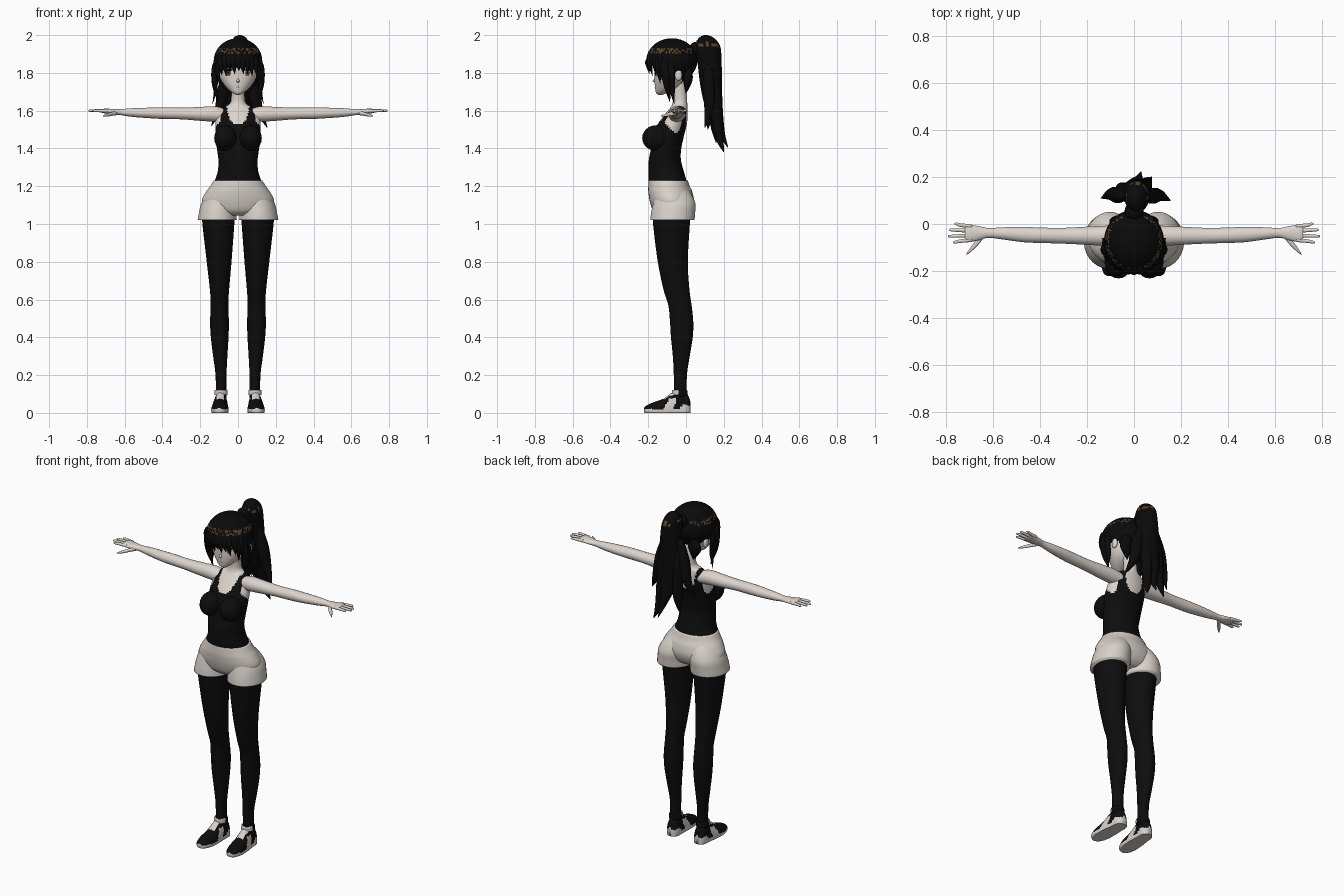
import bpy, bmesh, math, random
from mathutils import Vector
from mathutils.bvhtree import BVHTree

random.seed(4)
if "Cube" in bpy.data.objects:
    bpy.data.objects.remove(bpy.data.objects["Cube"], do_unlink=True)


def material(name, r, g, b):
    m = bpy.data.materials.new(name)
    m.use_nodes = True
    m.diffuse_color = (r, g, b, 1)
    shader = m.node_tree.nodes["Principled BSDF"]
    shader.inputs["Base Color"].default_value = (r, g, b, 1)
    shader.inputs["Roughness"].default_value = 0.8
    return m


skin = material("skin", .72, .66, .61)
cloth = material("light cloth", .68, .63, .58)
black = material("black cloth", .004, .004, .004)
hair = material("black hair", .003, .003, .003)
shine = material("brown hair shine", .1, .055, .02)
white = material("eye white", .8, .77, .74)
iris = material("amber iris", .2, .1, .04)
lips = material("lips", .4, .2, .17)


def finish(name, bm, mats, rule=None, mirror=False):
    """Turn a bmesh into a smooth object; rule picks a material per face centre."""
    bmesh.ops.recalc_face_normals(bm, faces=bm.faces)
    for f in bm.faces:
        f.smooth = True
        if rule:
            f.material_index = rule(*f.calc_center_median())
    mesh = bpy.data.meshes.new(name)
    bm.to_mesh(mesh)
    for m in mats:
        mesh.materials.append(m)
    ob = bpy.data.objects.new(name, mesh)
    bpy.context.collection.objects.link(ob)
    if mirror:
        ob.modifiers.new("mirror", "MIRROR").use_mirror_merge = False
    return ob


def spline(rows, steps):
    """Catmull-Rom interpolation of whole rows of numbers."""
    rows = [rows[0]] + list(rows) + [rows[-1]]
    out = []
    for a, b, c, d in zip(rows, rows[1:], rows[2:], rows[3:]):
        for k in range(steps):
            t = k / steps
            out.append([q + t / 2 * (r - p + t * (2*p - 5*q + 4*r - s + t * (3*(q - r) + s - p)))
                        for p, q, r, s in zip(a, b, c, d)])
    return out + [list(rows[-1])]


def loft(name, rings, mats, axis="z", n=20, steps=4, rule=None, mirror=False, floor=None):
    """Skin elliptical rings (x, y, z, radius, radius) lying across the given axis."""
    u, v = {"z": ("x", "y"), "x": ("y", "z"), "y": ("x", "z")}[axis]
    bm, loops = bmesh.new(), []
    for x, y, z, ru, rv in spline(rings, steps):
        loop = []
        for i in range(n):
            a = math.tau * (i + .5) / n
            p = Vector((x, y, z))
            setattr(p, u, getattr(p, u) + max(ru, .001) * math.cos(a))
            setattr(p, v, getattr(p, v) + max(rv, .001) * math.sin(a))
            if floor is not None:
                p.z = max(p.z, floor)
            loop.append(bm.verts.new(p))
        loops.append(loop)
    for a, b in zip(loops, loops[1:]):
        for i in range(n):
            j = (i + 1) % n
            bm.faces.new((a[i], a[j], b[j], b[i]))
    bm.faces.new(loops[0])
    bm.faces.new(loops[-1])
    return finish(name, bm, mats, rule, mirror)


def ball(name, centre, radii, mats, rule=None, mirror=False, keep=None, n=24):
    bm = bmesh.new()
    bmesh.ops.create_uvsphere(bm, u_segments=n, v_segments=n // 2, radius=1)
    for v in bm.verts:
        v.co = Vector(c + r * k for c, r, k in zip(centre, radii, v.co))
    if keep:
        gone = [f for f in bm.faces if not keep(*f.calc_center_median())]
        bmesh.ops.delete(bm, geom=gone, context="FACES")
    return finish(name, bm, mats, rule, mirror)


# Torso with a tank top marked out by neckline and armholes
def tank_rule(x, y, z):
    x, front = abs(x), y < -.06
    neckline = (1.53 if front else 1.5) + .09 * (x / .06) ** 4
    armhole = 1.475 + 1.1 * abs(y + .055)
    if z > neckline or z > 1.625 or (x > .092 and z > armhole):
        return 1
    return 0


loft("torso", [(0, -.09, 1.19, .13, .095), (0, -.098, 1.23, .122, .1), (0, -.105, 1.28, .107, .093),
               (0, -.112, 1.34, .104, .085), (0, -.105, 1.4, .112, .08), (0, -.093, 1.47, .119, .083),
               (0, -.072, 1.53, .119, .077), (0, -.052, 1.58, .112, .06), (0, -.038, 1.615, .082, .046),
               (0, -.033, 1.635, .046, .04), (0, -.032, 1.67, .036, .037), (0, -.04, 1.77, .036, .038)],
     [black, skin], n=72, steps=6, rule=tank_rule)
ball("bust", (.066, -.158, 1.455), (.06, .074, .068), [black], mirror=True)

# Shorts: a pelvis and two flared legs
loft("shorts_hips", [(0, -.075, 1.045, .1, .07), (0, -.075, 1.07, .165, .1), (0, -.075, 1.12, .192, .117),
                     (0, -.083, 1.17, .17, .117), (0, -.09, 1.2, .148, .11), (0, -.094, 1.23, .129, .104)],
     [cloth], n=40)
loft("shorts_legs", [(.11, -.072, 1.02, .104, .118), (.107, -.068, 1.06, .1, .117),
                     (.1, -.062, 1.11, .094, .112), (.085, -.07, 1.17, .07, .09), (.07, -.08, 1.21, .03, .05)],
     [cloth], n=32, mirror=True)

# Legs in long stockings
loft("legs", [(.104, -.075, 1.06, .087, .1), (.104, -.077, 1, .085, .098), (.1, -.07, .8, .066, .08),
              (.098, -.05, .65, .051, .069), (.098, -.032, .57, .047, .062), (.098, -.023, .48, .05, .062),
              (.097, -.022, .4, .047, .058), (.094, -.025, .3, .038, .045), (.09, -.03, .2, .029, .035),
              (.09, -.03, .08, .028, .034)], [black], n=28, mirror=True)


# Trainers: pale sole, side panel and tongue on black
def shoe_rule(x, y, z):
    panel = abs(y + .085 - .5 * (z - .04)) < .022 and z < .075
    tongue = abs(x - .094) < .02 and -.12 < y < -.06 and z > .07
    heel = y > -.03 and z < .04
    return int(z < .02 or panel or tongue or heel)


loft("shoes", [(.1, -.222, .015, .012, .012), (.099, -.21, .015, .03, .024), (.097, -.17, .015, .044, .042),
               (.095, -.12, .015, .045, .06), (.093, -.075, .015, .041, .092), (.091, -.04, .015, .038, .1),
               (.09, -.005, .015, .036, .092), (.09, .015, .015, .027, .07), (.09, .024, .015, .012, .04)],
     [black, cloth], axis="y", n=48, steps=5, rule=shoe_rule, mirror=True, floor=0)
loft("shoe_collars", [(.09, -.032, .095, .036, .042), (.09, -.034, .118, .035, .041),
                      (.09, -.034, .122, .029, .035)], [cloth, black], mirror=True,
     rule=lambda x, y, z: int(y > -.045))

# Arms, hands and fingers
loft("arms", [(.07, -.045, 1.575, .04, .035), (.12, -.05, 1.582, .043, .041), (.2, -.05, 1.583, .039, .037),
              (.3, -.05, 1.585, .034, .031), (.4, -.048, 1.587, .033, .031), (.47, -.045, 1.588, .033, .028),
              (.56, -.04, 1.59, .026, .023), (.62, -.038, 1.592, .021, .016), (.66, -.039, 1.594, .03, .015),
              (.7, -.04, 1.598, .037, .013), (.72, -.04, 1.598, .034, .01)], [skin], axis="x", n=24, mirror=True)
for finger, y, tip in (("index", -.068, .772), ("middle", -.049, .792), ("ring", -.029, .788), ("little", -.01, .765)):
    spread = (y + .04) * .35
    loft(finger + "_fingers", [(.69, y, 1.598, .009, .009), (.74, y + spread / 2, 1.6, .008, .008),
                               (tip - .008, y + spread, 1.6, .006, .006), (tip, y + spread, 1.599, .002, .002)],
         [skin], axis="x", n=10, mirror=True)
loft("thumbs", [(.64, -.045, 1.588, .016, .012), (.67, -.08, 1.582, .016, .01), (.695, -.108, 1.576, .011, .008),
                (.714, -.13, 1.572, .003, .003)], [skin], axis="x", n=12, mirror=True)

# Head; the nape is hair coloured
head = loft("head", [(0, -.137, 1.684, .01, .012), (0, -.127, 1.695, .03, .032), (0, -.108, 1.715, .055, .055),
                     (0, -.092, 1.745, .08, .074), (0, -.083, 1.785, .1, .083), (0, -.075, 1.83, .108, .092),
                     (0, -.07, 1.88, .105, .1), (0, -.07, 1.93, .08, .08), (0, -.07, 1.96, .03, .03)],
            [skin, hair], n=40, rule=lambda x, y, z: int(y > -.025 and z > 1.72))
loft("nose", [(0, -.158, 1.775, .003, .005), (0, -.167, 1.757, .008, .01), (0, -.162, 1.75, .006, .005)],
     [skin], n=10)
ball("ears", (.104, -.04, 1.788), (.012, .02, .03), [skin], mirror=True, n=14)

# Face details laid on the head surface
shape = bmesh.new()
shape.from_mesh(head.data)
surface = BVHTree.FromBMesh(shape)


def decal(name, cx, cz, rx, rz, lift, mat, mirror=True, n=18):
    bm = bmesh.new()

    def point(x, z):
        hit = surface.ray_cast(Vector((x, -1, z)), Vector((0, 1, 0)))[0]
        return bm.verts.new((x, (hit.y if hit else -.1) - lift, z))
    loops = [[point(cx + rx * s * math.cos(math.tau * i / n), cz + rz * s * math.sin(math.tau * i / n))
              for i in range(n)] for s in (.3, .7, 1)]
    bm.faces.new(loops[0])
    for a, b in zip(loops, loops[1:]):
        for i in range(n):
            j = (i + 1) % n
            bm.faces.new((a[i], a[j], b[j], b[i]))
    finish(name, bm, [mat], mirror=mirror)


decal("eye_whites", .052, 1.798, .023, .018, .002, white)
decal("irises", .05, 1.799, .013, .017, .003, iris)
decal("pupils", .05, 1.801, .006, .009, .004, black)
decal("lashes", .053, 1.816, .026, .005, .005, black)
decal("mouth", 0, 1.725, .014, .002, .002, lips, mirror=False)

# Hair cap with a speckled band of shine
cx, cy, cz = centre = (0, -.075, 1.865)
rx, ry, rz = radii = (.128, .135, .118)


def shine_rule(x, y, z):
    return int(1.9 < z < 1.932 and y < .03 and random.random() < .4)


ball("hair_cap", centre, radii, [hair, shine], rule=shine_rule, n=96,
     keep=lambda x, y, z: z > (1.845 if y < -.07 else 1.8 if y < -.02 else 1.755))


def lock(name, path, width, depth, mirror=False, mats=(hair,)):
    """A tapering strand of hair following a few points."""
    taper = [.6, 1, .75, .05] if len(path) == 4 else [.7, 1, .05]
    loft(name, [(*p, width * t, depth * t) for p, t in zip(path, taper)], mats, n=12, steps=5, mirror=mirror)


# Fringe
for i in range(11):
    x = -.113 + .0226 * i
    depth = ry * math.sqrt(1 - (x / rx) ** 2)
    tip = 1.8 - .035 * (abs(x) / .11) ** 2 + (.012 if i % 2 else -.004)
    lock("fringe_lock_%d" % i, [(x * .95, cy - depth * .9, 1.89), (x, cy - depth * .97, 1.85),
                              (x * 1.02 + .006, cy - depth * .9, tip)], .018, .011)

# Side locks framing the face
lock("temple_locks", [(.108, -.115, 1.88), (.121, -.112, 1.82), (.122, -.1, 1.73), (.105, -.085, 1.645)],
     .02, .024, True)
lock("outer_side_locks", [(.115, -.08, 1.87), (.123, -.08, 1.8), (.118, -.075, 1.72), (.135, -.062, 1.635)],
     .013, .022, True)
lock("cheek_locks", [(.1, -.15, 1.87), (.106, -.148, 1.82), (.1, -.135, 1.74)], .014, .014, True)
lock("nape_locks", [(.06, .015, 1.82), (.065, .01, 1.76), (.05, 0, 1.69)], .04, .025, True)

# High ponytail
ball("ponytail_tie", (0, .055, 1.925), (.04, .04, .04), [hair])
loft("ponytail", [(.01, .105, 2, .008, .01), (.01, .108, 1.985, .034, .04), (.012, .114, 1.94, .05, .068),
                  (.012, .125, 1.85, .058, .064), (.01, .132, 1.75, .064, .059), (.008, .143, 1.65, .058, .05),
                  (.01, .165, 1.55, .038, .034), (.02, .19, 1.47, .018, .018), (.03, .222, 1.405, .002, .002)],
     [hair, shine], n=28, rule=lambda x, y, z: int(1.945 < z < 1.972 and random.random() < .3))
for name, x, y, z in (("right_outer", -.14, .11, 1.52), ("left_outer", .155, .1, 1.51), ("right_inner", -.075, .16, 1.43),
                      ("left_inner", .075, .2, 1.38), ("front", -.02, .115, 1.5)):
    lock(name + "_tail_lock", [(x * .3, .12, 1.85), (x * .5, y * .3 + .09, 1.73),
                               (x * .68, y * .5 + .072, z + .1), (x, y, z)], .036, .034)
